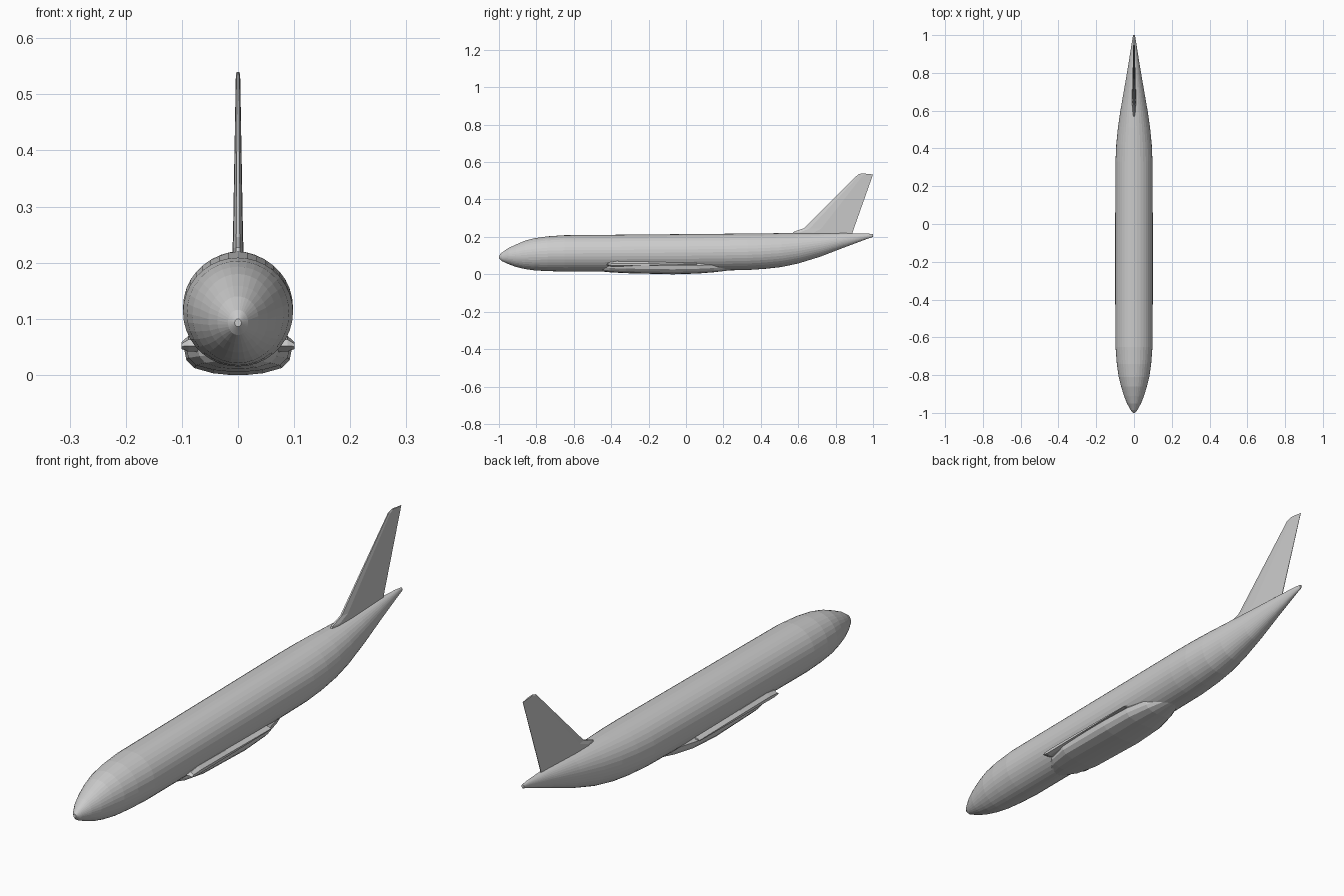
import bpy, bmesh, math

mat = bpy.data.materials.new("light_grey")
mat.diffuse_color = (0.6, 0.6, 0.6, 1)


def loft(name, rings):
    # Skin a list of equal-length closed rings and cap both ends
    bm = bmesh.new()
    loops = [[bm.verts.new(p) for p in r] for r in rings]
    n = len(loops[0])
    for a, b in zip(loops, loops[1:]):
        for i in range(n):
            j = (i + 1) % n
            bm.faces.new((a[i], a[j], b[j], b[i]))
    bm.faces.new(loops[0])
    bm.faces.new(loops[-1])
    bmesh.ops.recalc_face_normals(bm, faces=bm.faces)
    me = bpy.data.meshes.new(name)
    bm.to_mesh(me)
    bm.free()
    me.materials.append(mat)
    ob = bpy.data.objects.new(name, me)
    bpy.context.collection.objects.link(ob)
    return ob


# Fuselage: y, bottom, top, half width
stations = [
    (-1.0, 0.086, 0.100, 0.006), (-0.985, 0.071, 0.116, 0.018),
    (-0.95, 0.055, 0.140, 0.037), (-0.91, 0.040, 0.159, 0.053),
    (-0.86, 0.028, 0.180, 0.068), (-0.81, 0.021, 0.193, 0.081),
    (-0.74, 0.017, 0.203, 0.091), (-0.65, 0.015, 0.209, 0.098),
    (0.0, 0.017, 0.215, 0.098), (0.33, 0.023, 0.218, 0.098),
    (0.42, 0.029, 0.219, 0.094), (0.51, 0.039, 0.220, 0.085),
    (0.60, 0.058, 0.220, 0.072), (0.72, 0.095, 0.220, 0.051),
    (0.85, 0.145, 0.220, 0.029), (0.97, 0.190, 0.218, 0.010),
    (1.0, 0.200, 0.215, 0.005)]
N = 36
loft("fuselage", [[(w * math.cos(2 * math.pi * i / N), y,
                    (lo + hi) / 2 + (hi - lo) / 2 * math.sin(2 * math.pi * i / N))
                   for i in range(N)] for y, lo, hi, w in stations])

# Belly fairing: y, width factor, bottom height
half = [(0.076, 0.068), (0.096, 0.047), (0.092, 0.028), (0.078, 0.014), (0.045, 0.005), (0.015, 0.002)]
rings = []
for y, f, bottom in [(-0.47, 0.35, 0.017), (-0.41, 0.75, 0.011), (-0.32, 0.96, 0.006),
                     (-0.07, 1.0, 0.0), (0.06, 0.93, 0.004), (0.15, 0.70, 0.011), (0.24, 0.35, 0.022)]:
    right = [(x * f, y, bottom + (z - 0.002) * (0.068 - bottom) / 0.066) for x, z in half]
    rings.append(right + [(-x, yy, z) for x, yy, z in reversed(right)])
loft("belly_fairing", rings)

# Wing root stubs with an aerofoil outline
foil = [(-0.425, 0.052), (-0.415, 0.064), (-0.37, 0.071), (-0.20, 0.068), (0.06, 0.060),
        (0.06, 0.053), (-0.20, 0.046), (-0.40, 0.041)]
for side, s in (("right", 1), ("left", -1)):
    loft(side + "_wing_root", [[(s * x, y, 0.05 + (z - 0.05) * k) for y, z in foil]
                               for x, k in ((0.05, 1.0), (0.088, 0.95), (0.101, 0.4))])

# Tail fin: leading edge y, trailing edge y, height at each, half thickness
rings = []
for y0, y1, z0, z1, t in [(0.56, 0.885, 0.205, 0.205, 0.010), (0.575, 0.89, 0.227, 0.220, 0.010),
                          (0.63, 0.896, 0.246, 0.240, 0.009), (0.92, 0.995, 0.534, 0.520, 0.004),
                          (0.94, 1.0, 0.540, 0.534, 0.003)]:
    shape = [(0.0, 0.35), (0.12, 0.9), (0.35, 1.0), (1.0, 0.12)]
    right = [(t * k, y0 + (y1 - y0) * u, z0 + (z1 - z0) * u) for u, k in shape]
    rings.append(right + [(-x, y, z) for x, y, z in reversed(right)])
loft("tail_fin", rings)
